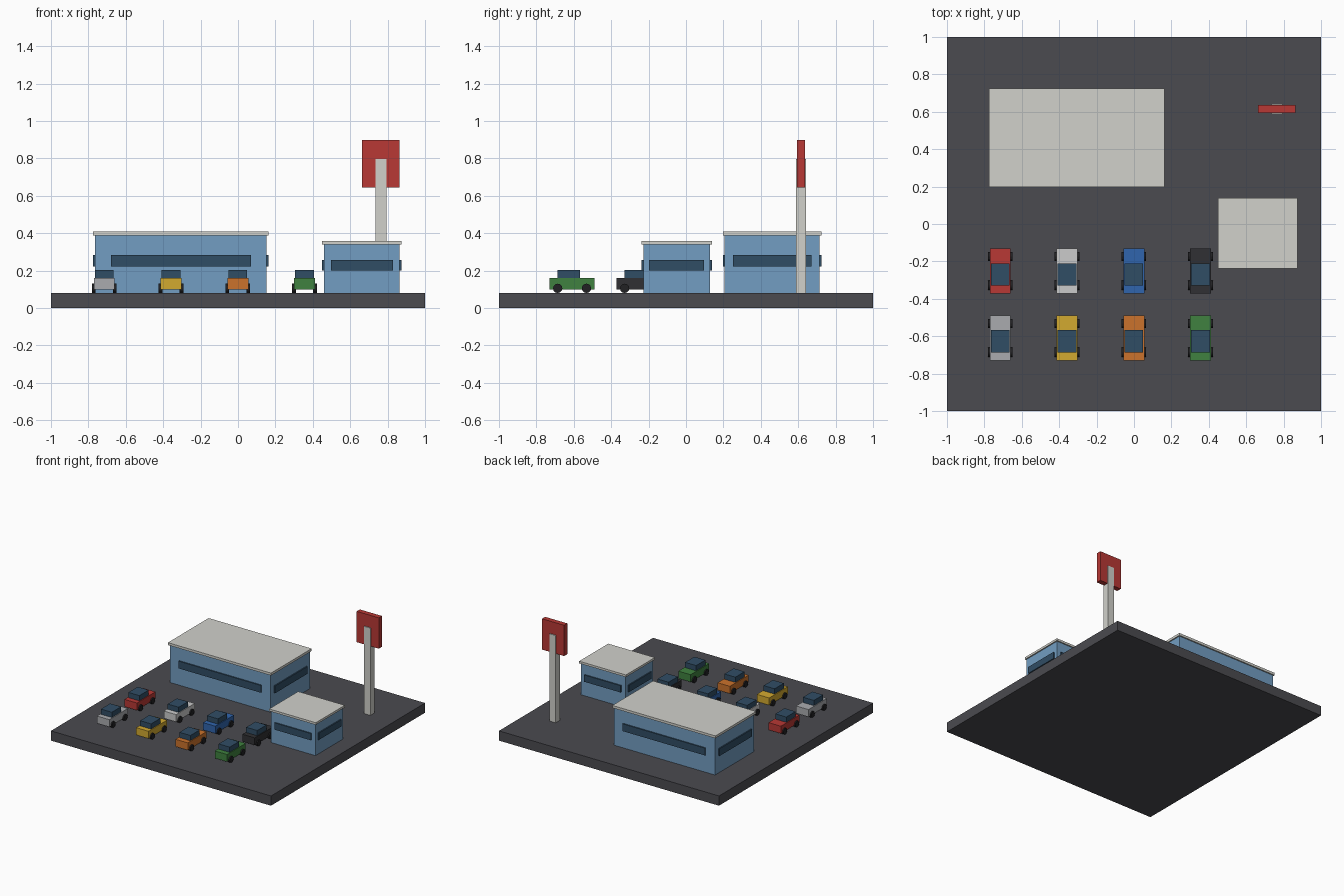
import bpy, bmesh, math
from mathutils import Matrix

if "Cube" in bpy.data.objects:
    bpy.data.objects.remove(bpy.data.objects["Cube"])

def material(name, rgb):
    m = bpy.data.materials.new(name)
    m.diffuse_color = (*rgb, 1)
    m.use_nodes = True
    m.node_tree.nodes["Principled BSDF"].inputs["Base Color"].default_value = m.diffuse_color
    return m

ASPHALT = material("asphalt", (0.07, 0.07, 0.08))
WALL = material("wall_blue", (0.17, 0.34, 0.54))
TRIM = material("trim", (0.64, 0.64, 0.60))
GLASS = material("glass", (0.03, 0.075, 0.13))
SIGN = material("sign_red", (0.48, 0.04, 0.035))
RUBBER = material("rubber", (0.015, 0.015, 0.017))

def add_object(name, bm, mat):
    mesh = bpy.data.meshes.new(name)
    bm.to_mesh(mesh)
    bm.free()
    mesh.materials.append(mat)
    ob = bpy.data.objects.new(name, mesh)
    bpy.context.collection.objects.link(ob)
    return ob

def box(name, x, y, z, mat):
    """Box from (min, max) ranges on each axis."""
    bm = bmesh.new()
    size = [r[1] - r[0] for r in (x, y, z)]
    mid = [sum(r) / 2 for r in (x, y, z)]
    bmesh.ops.create_cube(bm, size=1, matrix=Matrix.Translation(mid) @ Matrix.Diagonal((*size, 1)))
    return add_object(name, bm, mat)

GROUND = 0.08

def building(name, x, y, top, roof_h, win_x, win_y, win_z):
    o = 0.01  # roof overhang and window projection
    box(name + "_walls", x, y, (GROUND, top - roof_h), WALL)
    box(name + "_roof", (x[0] - o, x[1] + o), (y[0] - o, y[1] + o), (top - roof_h, top), TRIM)
    # window strips on all four sides
    for side, wy in zip(("front", "back"), y):
        box(f"{name}_{side}_window", win_x, (wy - o, wy + o), win_z, GLASS)
    for side, wx in zip(("left", "right"), x):
        box(f"{name}_{side}_window", (wx - o, wx + o), win_y, win_z, GLASS)

def car(name, cx, cy, paint):
    box(name + "_body", (cx - 0.056, cx + 0.056), (cy - 0.121, cy + 0.121), (0.10, 0.16), paint)
    box(name + "_cabin", (cx - 0.05, cx + 0.05), (cy - 0.079, cy + 0.041), (0.16, 0.203), GLASS)
    # four wheels in one mesh
    bm = bmesh.new()
    for sx in (-1, 1):
        for sy in (-1, 1):
            at = Matrix.Translation((cx + sx * 0.056, cy + sy * 0.077, GROUND + 0.025))
            bmesh.ops.create_cone(bm, cap_ends=True, segments=12, radius1=0.025, radius2=0.025,
                                  depth=0.02, matrix=at @ Matrix.Rotation(math.pi / 2, 4, 'Y'))
    add_object(name + "_wheels", bm, RUBBER)

# lot
box("ground_slab", (-1, 1), (-1, 1), (0, GROUND), ASPHALT)

# buildings
building("main_hall", (-0.765, 0.152), (0.207, 0.715), 0.408, 0.02,
         (-0.68, 0.07), (0.25, 0.67), (0.222, 0.282))
building("small_office", (0.46, 0.864), (-0.228, 0.128), 0.357, 0.018,
         (0.497, 0.83), (-0.198, 0.096), (0.20, 0.256))

# roadside sign
box("sign_pole", (0.735, 0.793), (0.587, 0.642), (GROUND, 0.797), TRIM)
box("sign_board", (0.663, 0.864), (0.594, 0.635), (0.645, 0.898), SIGN)

# two rows of parked cars
rows = [
    (-0.251, [("red", (0.48, 0.04, 0.035)), ("white", (0.70, 0.70, 0.68)),
              ("blue", (0.03, 0.13, 0.42)), ("black", (0.03, 0.03, 0.033))]),
    (-0.609, [("silver", (0.40, 0.41, 0.43)), ("yellow", (0.65, 0.40, 0.03)),
              ("orange", (0.60, 0.17, 0.025)), ("green", (0.05, 0.22, 0.05))]),
]
for y, cars in rows:
    for i, (colour, rgb) in enumerate(cars):
        car(f"{colour}_car", -0.715 + i * 0.357, y, material(f"{colour}_paint", rgb))
